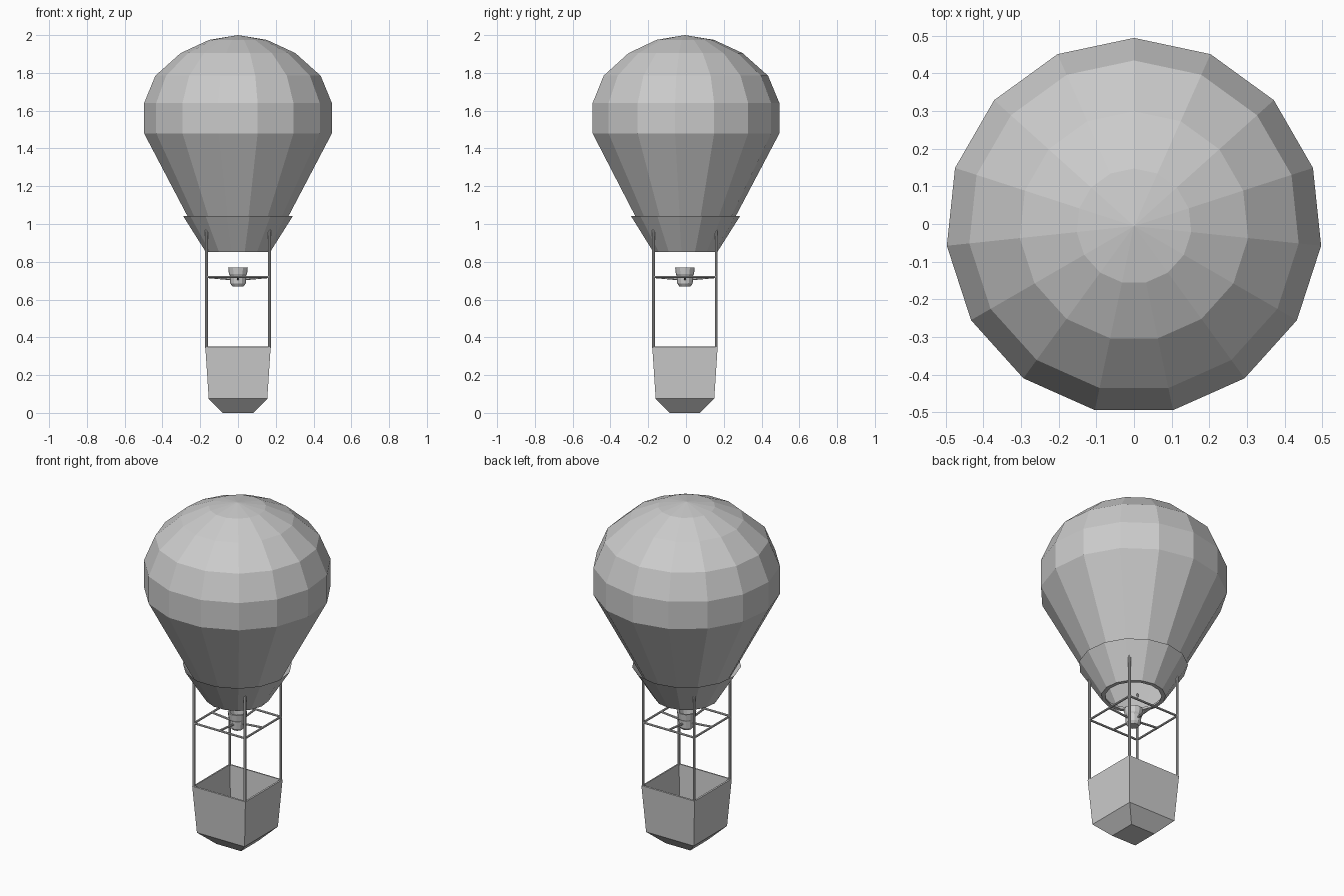
import bpy, bmesh
from math import sin, cos, pi
from mathutils import Vector

if "Cube" in bpy.data.objects:
    bpy.data.objects.remove(bpy.data.objects["Cube"])

CY = -0.0055          # the 15-gon balloon is centred by its bounds


def finish(name, bm):
    bmesh.ops.recalc_face_normals(bm, faces=bm.faces)
    me = bpy.data.meshes.new(name)
    bm.to_mesh(me)
    bm.free()
    ob = bpy.data.objects.new(name, me)
    bpy.context.collection.objects.link(ob)
    return ob


def loft(name, profile, sides, start=pi / 2):
    """Stack of regular polygons; radius 0 becomes a single point."""
    bm = bmesh.new()
    prev = None
    for r, z in profile:
        n = sides if r > 0 else 1
        ring = [bm.verts.new((r * cos(start + 2 * pi * i / sides),
                              CY + r * sin(start + 2 * pi * i / sides), z)) for i in range(n)]
        if prev:
            for i in range(sides):
                j = (i + 1) % sides
                quad = [prev[i % len(prev)], prev[j % len(prev)], ring[j % n], ring[i % n]]
                bm.faces.new(list(dict.fromkeys(quad)))
        prev = ring
    return finish(name, bm)


def rod(name, a, b, radius):
    a, b = Vector(a), Vector(b)
    bm = bmesh.new()
    bmesh.ops.create_cone(bm, cap_ends=True, segments=8, radius1=radius,
                          radius2=radius, depth=(b - a).length)
    ob = finish(name, bm)
    ob.location = (a + b) / 2 + Vector((0, CY, 0))
    ob.rotation_euler = (b - a).to_track_quat('Z', 'Y').to_euler()
    return ob


# Balloon envelope, open at the mouth
loft("envelope", [(0, 2.0), (0.153, 1.975), (0.305, 1.905), (0.44, 1.785), (0.5, 1.64),
                  (0.5, 1.48), (0.268, 1.04), (0.17, 0.857)], 15)

# Flared skirt with a turned-in lip around the mouth
loft("skirt", [(0.292, 1.042), (0.172, 0.853), (0.15, 0.853), (0.158, 0.872)], 15)

# Burner cup
loft("burner", [(0, 0.67), (0.03, 0.67), (0.041, 0.685), (0.043, 0.725), (0.048, 0.735),
                (0.052, 0.77), (0.042, 0.77), (0.038, 0.725), (0, 0.725)], 12)

# Basket: open square tub with chamfered base
s = 2 ** 0.5
basket = loft("basket", [(0.173 * s, 0.35), (0.155 * s, 0.075), (0.08 * s, 0.0), (0, 0)], 4, pi / 4)
wall = basket.modifiers.new("wall", 'SOLIDIFY')
wall.thickness = 0.013
wall.offset = -1

# Corner struts, burner frame and arms, repeated on four sides
P = 0.166
for k in range(4):
    c, d = round(cos(k * pi / 2)), round(sin(k * pi / 2))

    def turn(x, y, z):
        return (c * x - d * y, d * x + c * y, z)

    rod(f"strut_{k}", turn(P, P, 0.343), turn(P, P, 1.0), 0.0075)
    rod(f"frame_bar_{k}", turn(P, -P, 0.72), turn(P, P, 0.72), 0.006)
    rod(f"burner_arm_{k}", turn(P, 0, 0.72), turn(0.035, 0, 0.708), 0.006)
